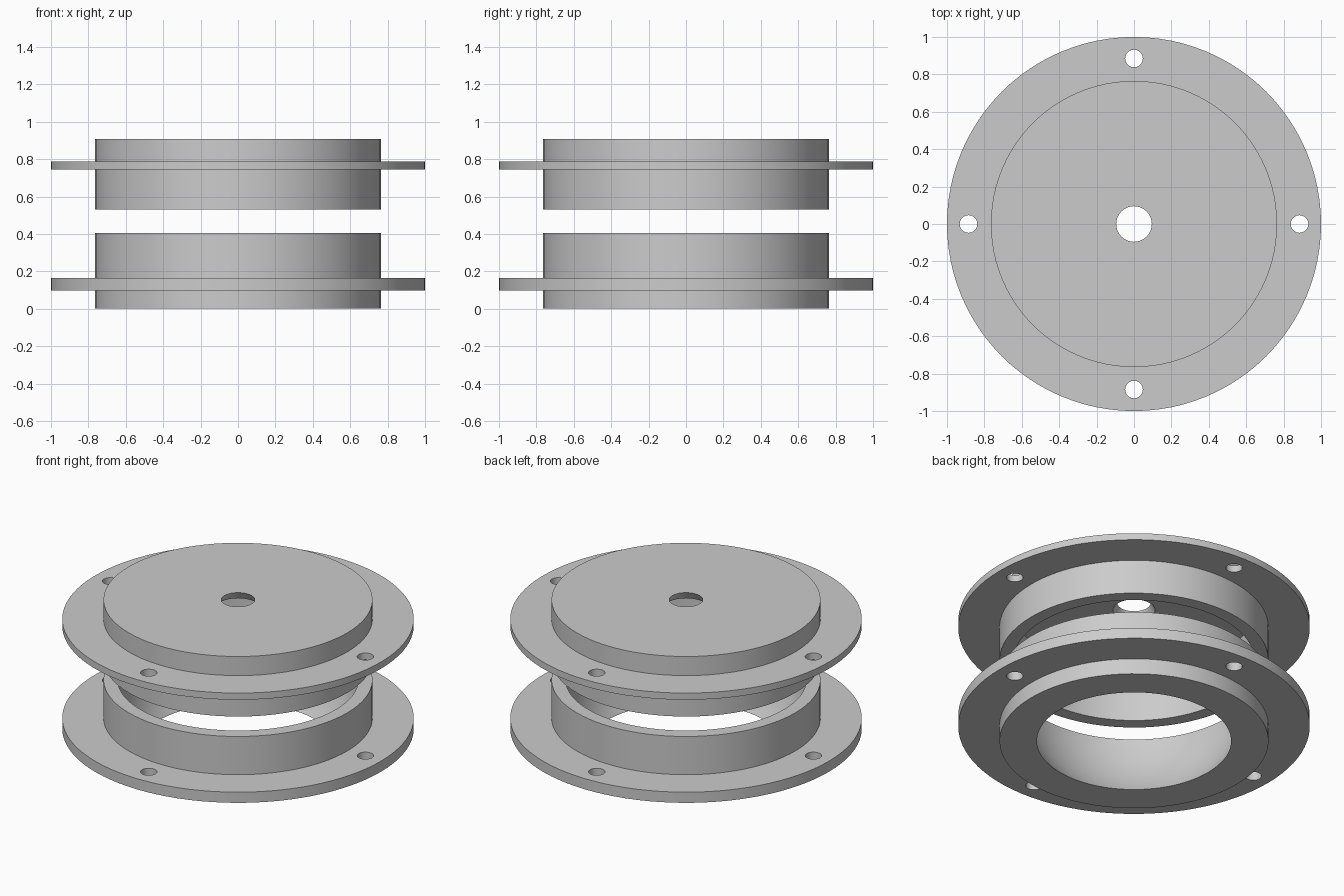
import bpy, bmesh
from math import sin, cos, pi, radians

SEGMENTS = 96
BODY_R, FLANGE_R, CUP_R = 0.765, 1.0, 0.685
BOLT_CIRCLE, BOLT_R = 0.885, 0.047

cube = bpy.data.objects.get("Cube")
if cube:
    bpy.data.objects.remove(cube, do_unlink=True)

# Single plain grey material
grey = bpy.data.materials.new("light_grey")
grey.use_nodes = True
colour = (0.6, 0.6, 0.6, 1)
grey.diffuse_color = colour
grey.node_tree.nodes["Principled BSDF"].inputs["Base Color"].default_value = colour


def make_object(name, bm):
    bmesh.ops.recalc_face_normals(bm, faces=bm.faces)
    mesh = bpy.data.meshes.new(name)
    bm.to_mesh(mesh)
    bm.free()
    mesh.materials.append(grey)
    obj = bpy.data.objects.new(name, mesh)
    bpy.context.collection.objects.link(obj)
    return obj


def lathe(name, profile):
    """Revolve a closed (radius, height) profile around the z axis."""
    bm = bmesh.new()
    rings = []
    for r, z in profile:
        rings.append([bm.verts.new((r * cos(2 * pi * i / SEGMENTS),
                                    r * sin(2 * pi * i / SEGMENTS), z))
                      for i in range(SEGMENTS)])
    for a, b in zip(rings, rings[1:] + rings[:1]):
        for i in range(SEGMENTS):
            j = (i + 1) % SEGMENTS
            bm.faces.new((a[i], a[j], b[j], b[i]))
    return make_object(name, bm)


def flanged_outside(bottom, flange_low, flange_high, top):
    """Outer profile of a drum with a flange around it."""
    return [(BODY_R, bottom), (BODY_R, flange_low), (FLANGE_R, flange_low),
            (FLANGE_R, flange_high), (BODY_R, flange_high), (BODY_R, top)]


def drill_bolt_holes(obj, z):
    """Cut four bolt holes through the flange."""
    bm = bmesh.new()
    for k in range(4):
        made = bmesh.ops.create_cone(bm, cap_ends=True, segments=32, radius1=BOLT_R,
                                     radius2=BOLT_R, depth=0.2)
        angle = k * pi / 2
        bmesh.ops.translate(bm, verts=made["verts"],
                            vec=(BOLT_CIRCLE * cos(angle), BOLT_CIRCLE * sin(angle), z))
    cutter = make_object("bolt_hole_cutter", bm)
    cutter.hide_render = True
    mod = obj.modifiers.new("bolt_holes", 'BOOLEAN')
    mod.operation = 'DIFFERENCE'
    mod.solver = 'EXACT'
    mod.object = cutter
    bpy.ops.object.select_all(action='DESELECT')
    bpy.context.view_layer.objects.active = obj
    obj.select_set(True)
    bpy.ops.object.modifier_apply(modifier=mod.name)
    bpy.data.objects.remove(cutter, do_unlink=True)
    bpy.ops.object.shade_smooth_by_angle(angle=radians(25))


# Lower housing: flanged drum with a hemispherical seat open at the bottom
LOWER_TOP = 0.405
seat = []
for i in range(17):
    z = LOWER_TOP * (1 - i / 16)
    seat.append(((CUP_R ** 2 - (LOWER_TOP - z) ** 2) ** 0.5, z))
lower = lathe("lower_housing", flanged_outside(0, 0.098, 0.165, LOWER_TOP) + seat)
drill_bolt_holes(lower, 0.13)

# Upper cap: flanged drum, hollow from below, with a tapered centre hole
inside = [(0.095, 0.907), (0.12, 0.86), (CUP_R, 0.86), (CUP_R, 0.53)]
upper = lathe("upper_cap", flanged_outside(0.53, 0.745, 0.787, 0.907) + inside)
drill_bolt_holes(upper, 0.766)
